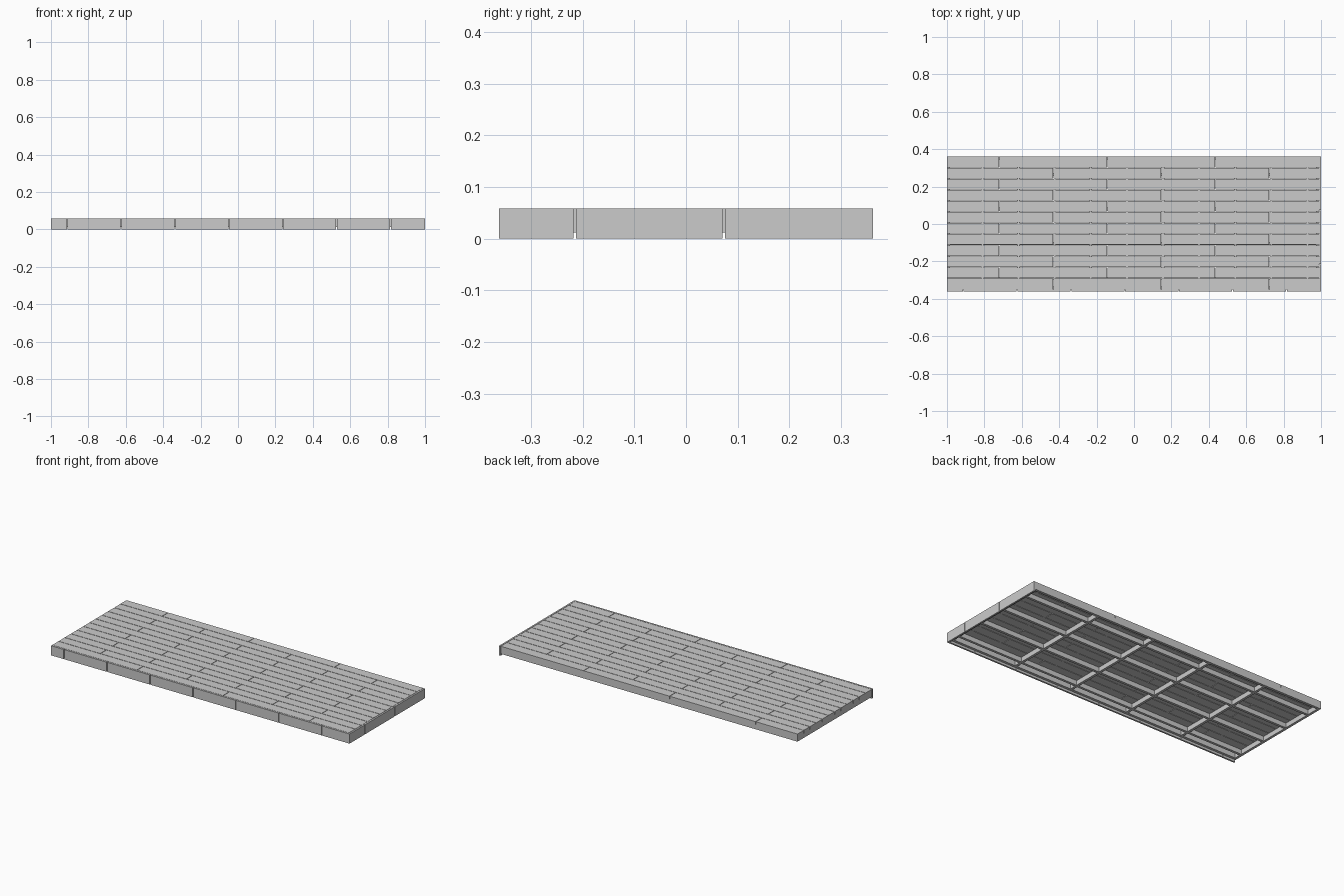
import bpy
import bmesh
from mathutils import Matrix, Vector

cube = bpy.data.objects.get("Cube")
if cube:
    bpy.data.objects.remove(cube, do_unlink=True)

grey = bpy.data.materials.new("plain_grey")
grey.use_nodes = True
grey.diffuse_color = (0.6, 0.6, 0.6, 1)
grey.node_tree.nodes["Principled BSDF"].inputs["Base Color"].default_value = (0.6, 0.6, 0.6, 1)


def add_boxes(name, boxes):
    """One object from (x0, x1, y0, y1, z0, z1) boxes."""
    bm = bmesh.new()
    for x0, x1, y0, y1, z0, z1 in boxes:
        centre = Vector((x0 + x1, y0 + y1, z0 + z1)) / 2
        size = (x1 - x0, y1 - y0, z1 - z0, 1)
        bmesh.ops.create_cube(bm, size=1, matrix=Matrix.Translation(centre) @ Matrix.Diagonal(size))
    mesh = bpy.data.meshes.new(name)
    bm.to_mesh(mesh)
    bm.free()
    mesh.materials.append(grey)
    obj = bpy.data.objects.new(name, mesh)
    bpy.context.scene.collection.objects.link(obj)
    return obj


def pieces(start, end, first, pitch, gap):
    """Split a run into lengths separated by narrow gaps."""
    cuts = []
    c = first
    while c < end - gap:
        if c > start + gap:
            cuts.append(c)
        c += pitch
    lows = [start] + [c + gap / 2 for c in cuts]
    highs = [c - gap / 2 for c in cuts] + [end]
    return list(zip(lows, highs))


TOP, DECK, LOW = 0.058, 0.040, 0.012
LEFT, RIGHT, FRONT, BACK = -1.0, 0.988, -0.349, 0.361
ROWS, GAP = 12, 0.003
pitch_y = (BACK - FRONT) / ROWS

# Deck boards, end joints staggered from row to row
boards = []
for r in range(ROWS):
    y0 = FRONT + r * pitch_y + (GAP / 2 if r else 0)
    y1 = FRONT + (r + 1) * pitch_y - (GAP / 2 if r < ROWS - 1 else 0)
    first = -0.72 if r % 2 else -0.72 + 0.288
    boards += [(a, b, y0, y1, DECK, TOP) for a, b in pieces(LEFT, RIGHT, first, 0.577, GAP)]
add_boxes("deck_boards", boards)

# Small fixing clips in the gaps between rows
clips = []
for r in range(1, ROWS):
    y = FRONT + r * pitch_y
    for i in range(10):
        x = -0.81 + i * 0.193
        clips.append((x - 0.005, x + 0.005, y - GAP / 2, y + GAP / 2, DECK, TOP - 0.004))
add_boxes("fixing_clips", clips)

# Perimeter frame below the boards
W = 0.015
add_boxes("rim_frame", [
    (LEFT, RIGHT, BACK - W, BACK, LOW, DECK),
    (LEFT, RIGHT, FRONT, FRONT + W, LOW, DECK),
    (LEFT, LEFT + W, FRONT + W, BACK - W, LOW, DECK),
    (RIGHT - W, RIGHT, FRONT + W, BACK - W, LOW, DECK)])

# Support grid: long beams with cross joists
beam_ys = [-0.29 + i * 0.185 for i in range(4)]
add_boxes("long_beams", [(LEFT + W, RIGHT - W, y - W / 2, y + W / 2, LOW, DECK) for y in beam_ys])
joist_xs = [-0.81 + 0.193 * i for i in (1, 3, 5, 7)]
joist_ends = [FRONT + W] + beam_ys + [BACK - W]
add_boxes("cross_joists", [(x - W / 2, x + W / 2, a, b, LOW, DECK)
                           for x in joist_xs for a, b in zip(joist_ends, joist_ends[1:])])

# Fascia boards on the front and one end
add_boxes("front_fascia", [(a, b, -0.361, FRONT - 0.002, 0, TOP)
                           for a, b in pieces(-1, 1, -0.913, 0.288, 0.004)])
add_boxes("end_fascia", [(RIGHT + 0.002, 1, a, b, 0, TOP)
                         for a, b in pieces(FRONT - 0.002, BACK, -0.215, 0.288, 0.004)])
